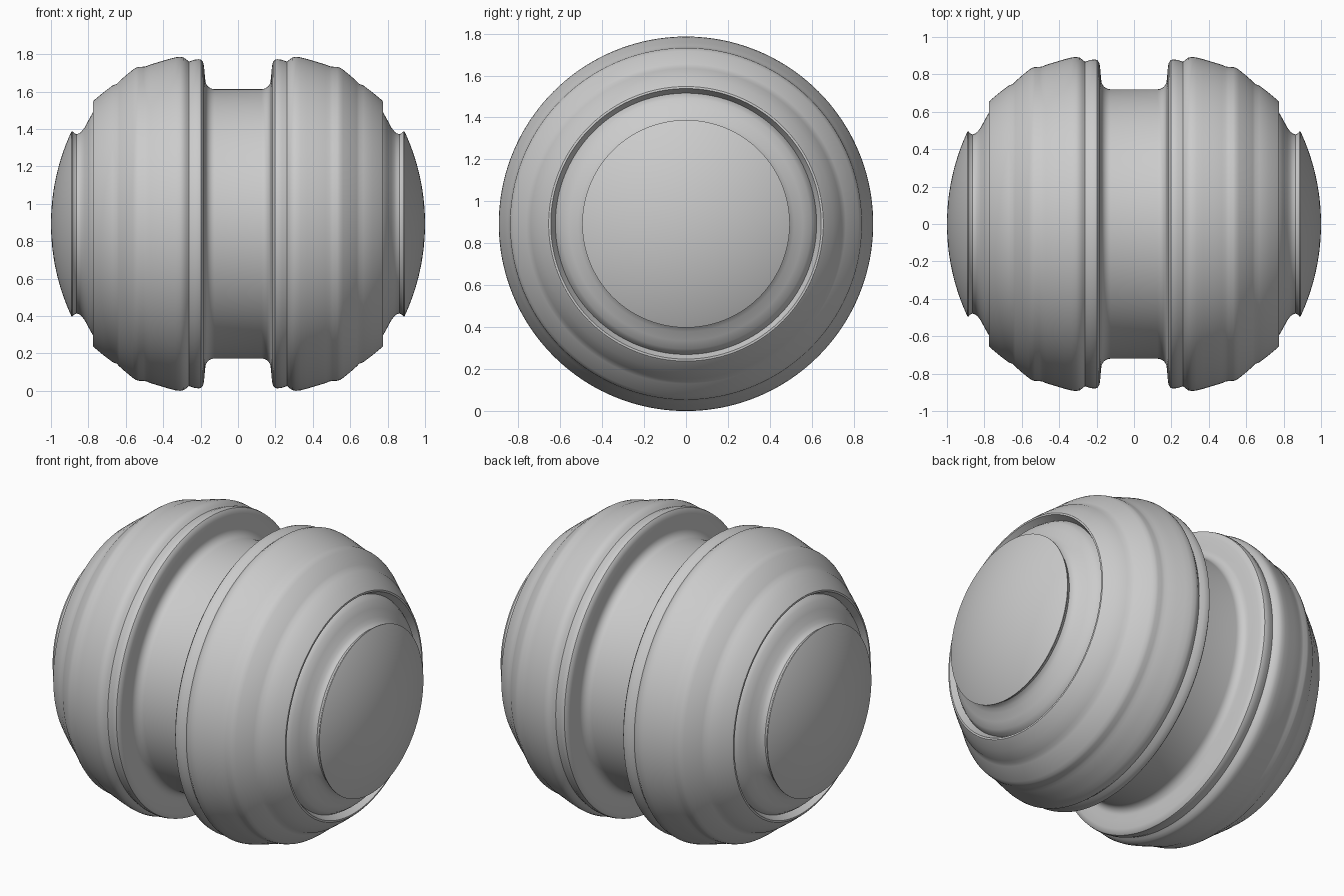
import bpy, bmesh
from math import sin, cos, pi, asin
from mathutils import Matrix

if "Cube" in bpy.data.objects:
    bpy.data.objects.remove(bpy.data.objects["Cube"])

RADIUS = 0.893      # largest radius, also the axis height
SEGMENTS = 160


def arc(cx, cr, rad, a0, a1, n):
    """Points (x, r) on an arc in the profile plane."""
    return [(cx + rad * cos(a0 + (a1 - a0) * i / n),
             cr + rad * sin(a0 + (a1 - a0) * i / n)) for i in range(n + 1)]


# half profile: groove floor and fillet
half = arc(0.125, 0.77, 0.05, -pi / 2, 0, 8)
# groove lip and the stepped bands of the shell
half += [(0.178, 0.80), (0.182, 0.845), (0.187, 0.865), (0.197, 0.877),
         (0.21, 0.880), (0.235, 0.877), (0.262, 0.867),
         (0.275, 0.878), (0.29, 0.889), (0.31, 0.893), (0.335, 0.890),
         (0.37, 0.881), (0.42, 0.866), (0.47, 0.851), (0.488, 0.843),
         (0.505, 0.840), (0.53, 0.839), (0.545, 0.835), (0.562, 0.824),
         (0.60, 0.793), (0.635, 0.762), (0.648, 0.748), (0.67, 0.740),
         (0.72, 0.702), (0.768, 0.662), (0.774, 0.655), (0.775, 0.645)]
# recessed step, neck and end disc rim
half += [(0.735, 0.623), (0.755, 0.613), (0.775, 0.597), (0.797, 0.558),
         (0.82, 0.515), (0.835, 0.495), (0.848, 0.484), (0.863, 0.479),
         (0.876, 0.485), (0.884, 0.494), (0.890, 0.495)]
# domed end disc
dome = 1.17
half += arc(1.0 - dome, 0, dome, asin(0.49 / dome), 0, 14)

# mirror the half profile and spin it about the x axis
profile = [(-x, r) for x, r in reversed(half)] + half
bm = bmesh.new()
verts = [bm.verts.new((x, 0, max(r, 0))) for x, r in profile]
edges = [bm.edges.new(pair) for pair in zip(verts, verts[1:])]
bmesh.ops.spin(bm, geom=verts + edges, cent=(0, 0, 0), axis=(1, 0, 0),
               angle=2 * pi, steps=SEGMENTS, use_merge=True)
bmesh.ops.remove_doubles(bm, verts=bm.verts, dist=0.0002)
bmesh.ops.recalc_face_normals(bm, faces=bm.faces)
bmesh.ops.transform(bm, matrix=Matrix.Translation((0, 0, RADIUS)), verts=bm.verts)

mesh = bpy.data.meshes.new("grooved_spool")
bm.to_mesh(mesh)
bm.free()
spool = bpy.data.objects.new("grooved_spool", mesh)
bpy.context.collection.objects.link(spool)
bpy.context.view_layer.objects.active = spool
spool.select_set(True)
bpy.ops.object.shade_smooth_by_angle(angle=0.6)
